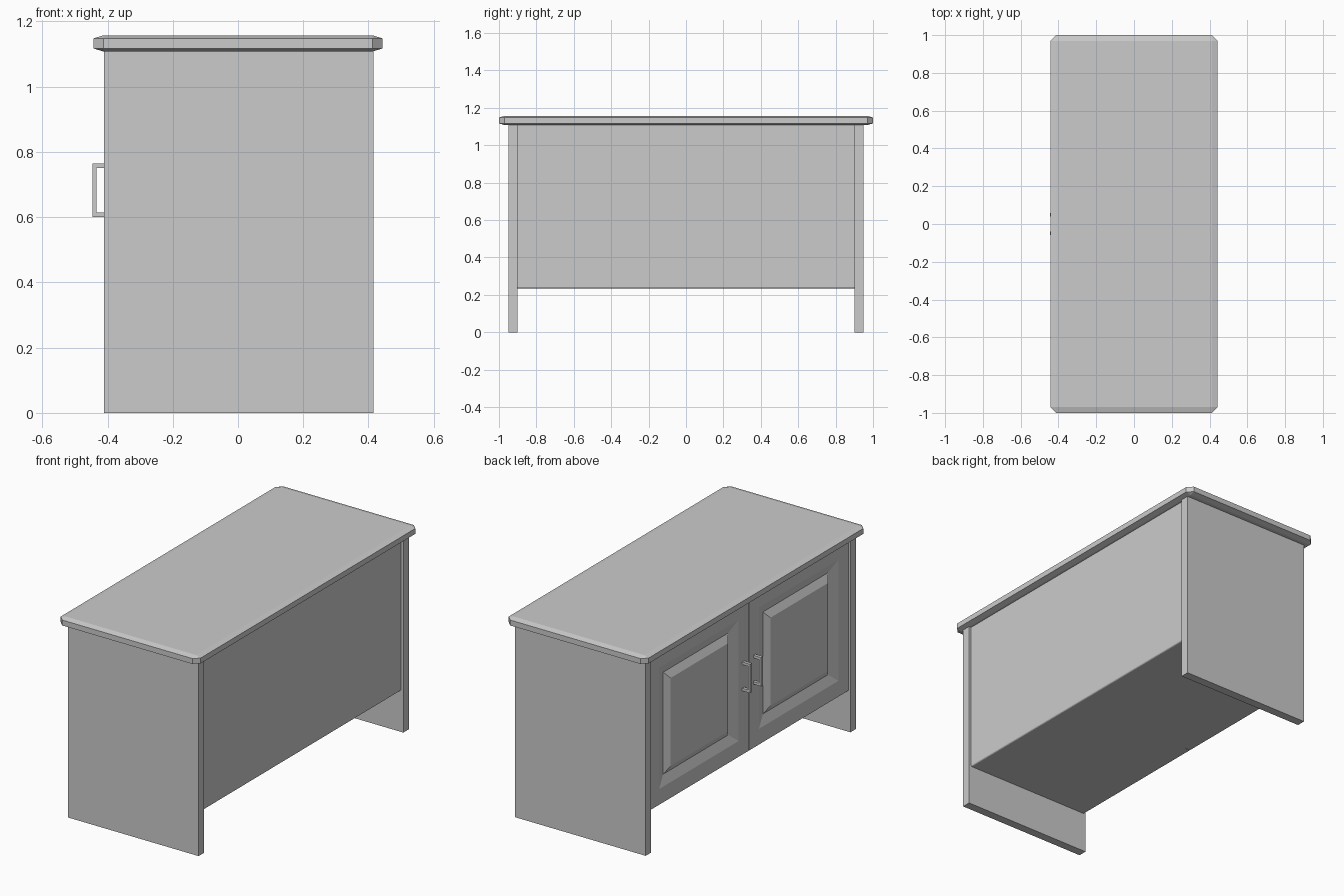
import bpy, bmesh

cube = bpy.data.objects.get("Cube")
if cube:
    bpy.data.objects.remove(cube, do_unlink=True)

gray = bpy.data.materials.new("light_gray")
gray.use_nodes = True
gray.diffuse_color = (0.6, 0.6, 0.6, 1)
gray.node_tree.nodes["Principled BSDF"].inputs["Base Color"].default_value = (0.6, 0.6, 0.6, 1)


def finish(name, bm):
    bmesh.ops.recalc_face_normals(bm, faces=bm.faces)
    mesh = bpy.data.meshes.new(name)
    bm.to_mesh(mesh)
    bm.free()
    mesh.materials.append(gray)
    obj = bpy.data.objects.new(name, mesh)
    bpy.context.collection.objects.link(obj)
    return obj


def add_box(bm, x, y, z):
    verts = bmesh.ops.create_cube(bm, size=1)["verts"]
    for v in verts:
        v.co = [lo + (c + 0.5) * (hi - lo) for c, (lo, hi) in zip(v.co, (x, y, z))]


def box(name, x, y, z):
    bm = bmesh.new()
    add_box(bm, x, y, z)
    return finish(name, bm)


# Table top: chamfered slab with clipped corners
def make_top(hx, hy, cut, z0, z1, lip):
    bm = bmesh.new()
    for sx in (-1, 1):
        for sy in (-1, 1):
            for z in (z0, z1):
                bm.verts.new((sx * (hx - cut), sy * (hy - cut), z))
            for z in (z0 + lip, z1 - lip):
                bm.verts.new((sx * hx, sy * (hy - cut), z))
                bm.verts.new((sx * (hx - cut), sy * hy, z))
    bmesh.ops.convex_hull(bm, input=bm.verts)
    bmesh.ops.dissolve_limit(bm, angle_limit=0.01, verts=bm.verts, edges=bm.edges)
    return finish("table_top", bm)


make_top(0.443, 1.0, 0.03, 1.108, 1.157, 0.009)

# Carcass with a softened lower back edge
bm = bmesh.new()
add_box(bm, (-0.365, 0.402), (-0.9, 0.9), (0.235, 1.11))
edge = [e for e in bm.edges if all(v.co.x > 0 and v.co.z < 0.5 for v in e.verts)]
bmesh.ops.bevel(bm, geom=edge, offset=0.008, segments=3, profile=0.5, affect="EDGES")
finish("carcass", bm)


# Door: frame, sloping recess and raised centre panel as nested rings
def make_door(name, side):
    rings = [  # depth, y inset, z inset
        (-0.365, 0.0, 0.0),
        (-0.397, 0.0, 0.0),
        (-0.397, 0.09, 0.09),
        (-0.377, 0.155, 0.145),
        (-0.4, 0.19, 0.185),
    ]
    bm = bmesh.new()
    previous = None
    for x, dy, dz in rings:
        y0, y1, z0, z1 = 0.002 + dy, 0.9 - dy, 0.235 + dz, 1.108 - dz
        ring = [bm.verts.new((x, side * y, z))
                for y, z in ((y0, z0), (y1, z0), (y1, z1), (y0, z1))]
        if previous:
            for i in range(4):
                j = (i + 1) % 4
                bm.faces.new((previous[i], previous[j], ring[j], ring[i]))
        else:
            bm.faces.new(ring)
        previous = ring
    bm.faces.new(previous)
    return finish(name, bm)


# Handle: square bar on two arms
def make_handle(name, side):
    bm = bmesh.new()
    y = (side * 0.05 - 0.009, side * 0.05 + 0.009)
    add_box(bm, (-0.446, -0.433), y, (0.6, 0.765))
    for z in (0.6, 0.75):
        add_box(bm, (-0.433, -0.396), y, (z, z + 0.015))
    return finish(name, bm)


# Paired parts
for label, side in (("left", 1), ("right", -1)):
    y = sorted((side * 0.9, side * 0.95))
    box("end_panel_" + label, (-0.41, 0.416), y, (0, 1.11))
    make_door("door_" + label, side)
    make_handle("handle_" + label, side)
